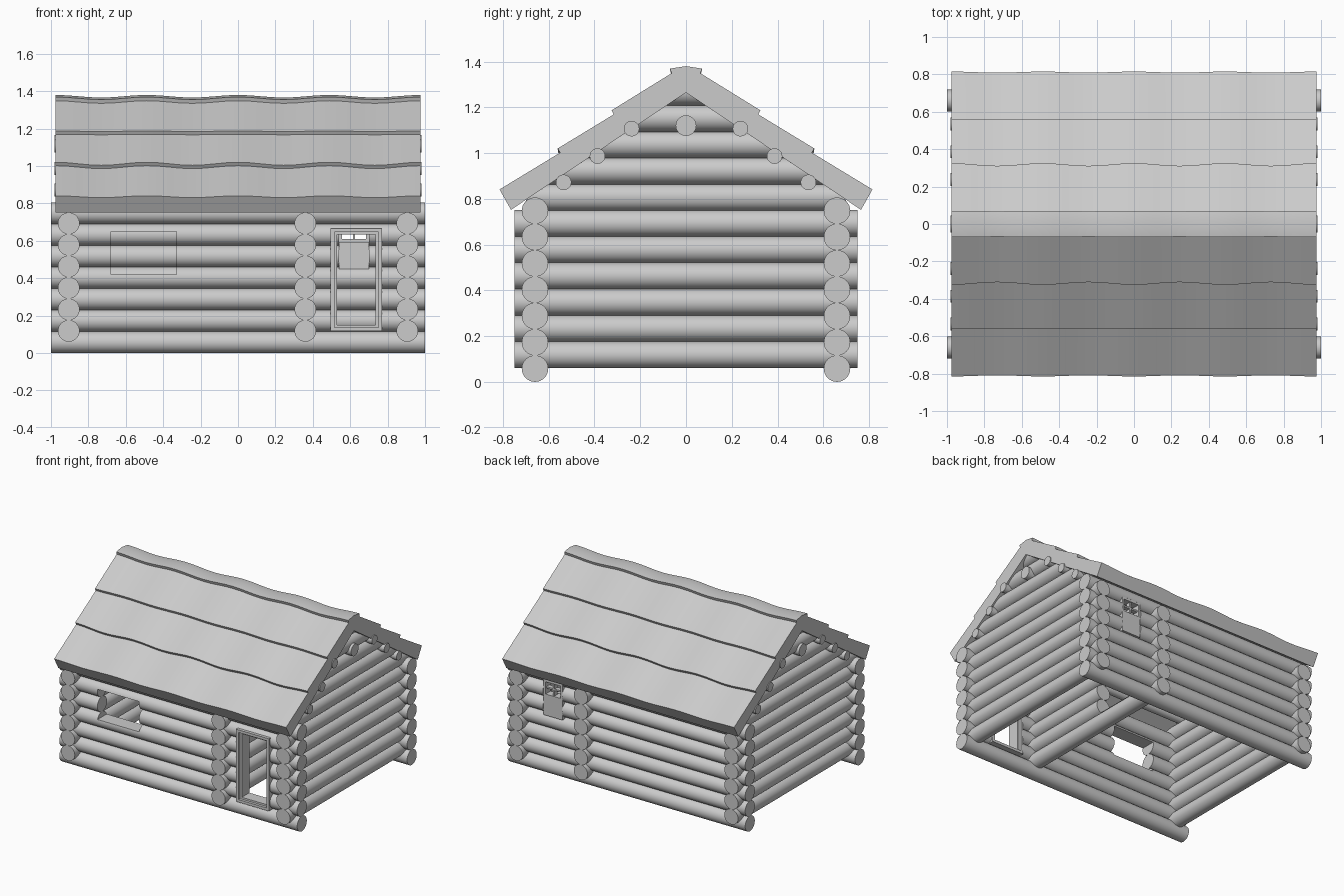
import bpy, bmesh, math
from mathutils import Matrix, Vector

old = bpy.data.objects.get("Cube")
if old:
    bpy.data.objects.remove(old, do_unlink=True)

GREY = (0.6, 0.6, 0.6, 1.0)
mat = bpy.data.materials.new("plain_grey")
mat.use_nodes = True
mat.diffuse_color = GREY
mat.node_tree.nodes["Principled BSDF"].inputs["Base Color"].default_value = GREY

R = 0.058          # log radius
STEP = 0.115       # height of one course
WALL_Y = 0.66
WALL_X = 0.905


def finish(bm, name, smooth=True):
    bmesh.ops.recalc_face_normals(bm, faces=bm.faces)
    mesh = bpy.data.meshes.new(name)
    bm.to_mesh(mesh)
    bm.free()
    mesh.materials.append(mat)
    obj = bpy.data.objects.new(name, mesh)
    bpy.context.collection.objects.link(obj)
    if smooth:
        bpy.ops.object.select_all(action='DESELECT')
        obj.select_set(True)
        bpy.context.view_layer.objects.active = obj
        bpy.ops.object.shade_smooth_by_angle(angle=math.radians(35))
    return obj


def box(name, x, y, z):
    bm = bmesh.new()
    size = [b - a for a, b in (x, y, z)]
    mid = [(a + b) / 2 for a, b in (x, y, z)]
    bmesh.ops.create_cube(bm, size=1, matrix=Matrix.Translation(mid) @ Matrix.Diagonal((*size, 1)))
    return finish(bm, name, False)


def log(name, axis, centre, length, radius=R, end_rule=None):
    """Cylinder along x or y; end_rule gives the half length at a height."""
    bm = bmesh.new()
    turn = Matrix.Rotation(math.pi / 2, 4, 'Y' if axis == 'x' else 'X')
    bmesh.ops.create_cone(bm, cap_ends=True, segments=32, radius1=radius, radius2=radius,
                          depth=length, matrix=Matrix.Translation(centre) @ turn)
    if end_rule:
        for v in bm.verts:
            v.co.y = math.copysign(end_rule(v.co.z), v.co.y)
    return finish(bm, name)


def cutter(name, x, y, z):
    obj = box(name, x, y, z)
    obj.hide_render = True
    obj.hide_set(True)
    return obj


def cut(obj, hole):
    mod = obj.modifiers.new("opening", 'BOOLEAN')
    mod.operation = 'DIFFERENCE'
    mod.solver = 'EXACT'
    mod.object = hole


# Openings
window_hole = cutter("window_cutter", (-0.68, -0.33), (-0.8, -0.5), (0.42, 0.65))
door_hole = cutter("door_cutter", (0.495, 0.77), (-0.8, -0.5), (0.117, 0.667))
hatch_hole = cutter("hatch_cutter", (0.54, 0.70), (0.5, 0.8), (0.45, 0.72))
inner_hole = cutter("inner_door_cutter", (0.2, 0.5), (0.1, 0.4), (0.18, 0.66))

# Long front and back walls
for i in range(7):
    z = R + STEP * i
    front = log(f"front_wall_log_{i}", 'x', (0, -WALL_Y, z), 2)
    back = log(f"back_wall_log_{i}", 'x', (0, WALL_Y, z), 2)
    if i > 0:
        cut(front, door_hole)
    if 3 <= i <= 5:
        cut(front, window_hole)
    if 3 <= i <= 6:
        cut(back, hatch_hole)

# Side walls and the inner dividing wall
for i in range(6):
    z = R + STEP * (i + 0.5) + 0.003
    for side, x in (("right", WALL_X), ("left", -WALL_X), ("inner", 0.36)):
        part = log(f"{side}_wall_log_{i}", 'y', (x, 0, z), 1.5)
        if side == "inner" and i > 0:
            cut(part, inner_hole)


# Gable logs trimmed to the roof slope
def under_roof(z):
    return min(0.70, max(0.003, (1.268 - z) / 0.673))


for i in range(6, 11):
    for side, x in (("right", WALL_X), ("left", -WALL_X)):
        log(f"{side}_gable_log_{i}", 'y', (x, 0, R + STEP * (i + 0.5)), 1, R, under_roof)

# Ridge pole and purlins
log("ridge_pole", 'x', (0, 0, 1.12), 1.964, 0.045)
for i, (y, z) in enumerate(((0.535, 0.872), (0.387, 0.987), (0.238, 1.107))):
    for s in (-1, 1):
        log(f"purlin_{i}_{'back' if s > 0 else 'front'}", 'x', (0, s * y, z), 1.964, 0.034)

# Roof: stepped boards with wavy edges; y, z, wave in y, wave in z
HALF = [
    (0.069, 1.362, 0.001, 0.007), (0.062, 1.342, 0.001, 0.007),
    (0.318, 1.186, 0.007, 0.001), (0.309, 1.168, 0.007, 0.001),
    (0.560, 1.012, 0.001, 0.008), (0.549, 0.994, 0.001, 0.008),
    (0.812, 0.836, 0.003, 0.005), (0.765, 0.752, 0, 0),
]
ridge, soffit = (0, 1.373, 0, 0.007), (0, 1.265, 0, 0)
mirrored = [(-y, z, -wy, wz) for y, z, wy, wz in reversed(HALF)]
profile = [ridge] + HALF + [soffit] + mirrored
bm = bmesh.new()
rings = []
for k in range(33):
    x = -0.975 + 1.95 * k / 32
    wave = math.cos(math.tau * x / 0.4875)
    rings.append([bm.verts.new((x, y + wy * wave, z + wz * wave)) for y, z, wy, wz in profile])
n = len(profile)
for a, b in zip(rings, rings[1:]):
    for j in range(n):
        bm.faces.new((a[j], a[(j + 1) % n], b[(j + 1) % n], b[j]))
# End caps as strips joining the top of the roof to its underside
for ring in (rings[0], rings[-1]):
    under = n // 2
    for side in (ring[:under + 1], [ring[0]] + ring[:under - 1:-1]):
        bm.faces.new(side)
finish(bm, "roof")


def frame(name, x, y, z, w):
    """Four bars just inside a rectangle."""
    box(name + "_left_bar", (x[1] - w, x[1]), y, z)
    box(name + "_right_bar", (x[0], x[0] + w), y, z)
    box(name + "_top_bar", (x[0] + w, x[1] - w), y, (z[1] - w, z[1]))
    box(name + "_bottom_bar", (x[0] + w, x[1] - w), y, (z[0], z[0] + w))


# Door frame with an inner stop
frame("door_frame", (0.495, 0.77), (-0.73, -0.60), (0.117, 0.667), 0.02)
frame("door_stop", (0.515, 0.75), (-0.71, -0.62), (0.137, 0.647), 0.014)

# Back hatch: solid panel below, small crossed window above
box("hatch_panel", (0.54, 0.70), (0.62, 0.71), (0.45, 0.595))
frame("hatch_window", (0.54, 0.70), (0.65, 0.71), (0.595, 0.72), 0.016)
box("hatch_upright", (0.614, 0.626), (0.665, 0.70), (0.61, 0.705))
box("hatch_crossbar", (0.556, 0.684), (0.665, 0.70), (0.652, 0.664))
